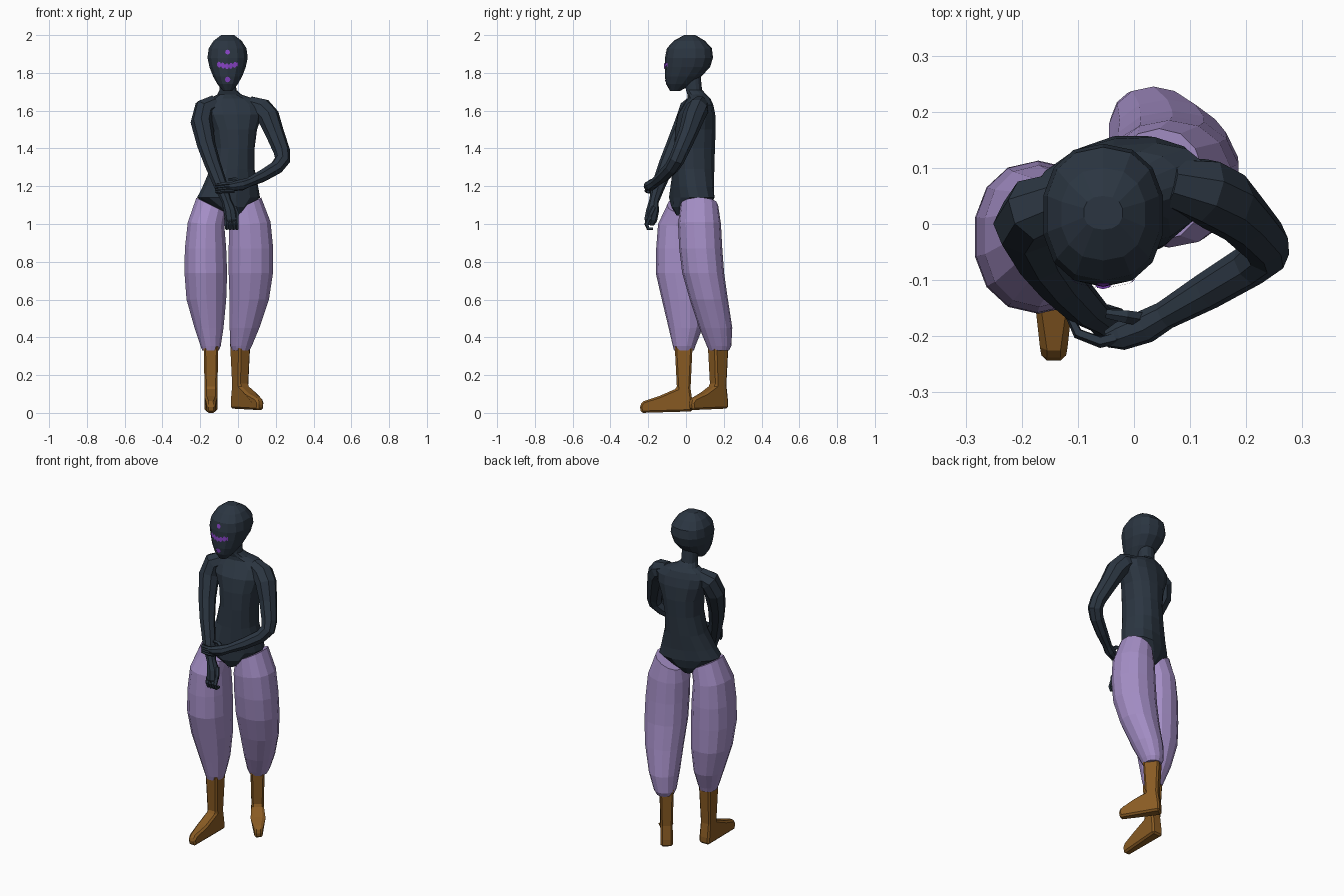
import bpy, bmesh, math
from mathutils import Vector
from mathutils.bvhtree import BVHTree

if "Cube" in bpy.data.objects:
    bpy.data.objects.remove(bpy.data.objects["Cube"])


def material(name, rgb):
    m = bpy.data.materials.new(name)
    m.diffuse_color = (*rgb, 1)
    m.use_nodes = True
    m.node_tree.nodes["Principled BSDF"].inputs["Base Color"].default_value = m.diffuse_color
    return m


SLATE = material("dark slate", (0.024, 0.036, 0.053))
LILAC = material("lilac", (0.37, 0.27, 0.56))
BROWN = material("boot brown", (0.25, 0.105, 0.017))
PURPLE = material("bright purple", (0.24, 0.055, 0.55))


def finish(name, bm, mat, fix=True):
    if fix:
        bmesh.ops.recalc_face_normals(bm, faces=bm.faces[:])
    me = bpy.data.meshes.new(name)
    bm.to_mesh(me)
    bm.free()
    me.materials.append(mat)
    ob = bpy.data.objects.new(name, me)
    bpy.context.collection.objects.link(ob)
    return ob


def loft(name, rings, n, mat, p=2.0):
    """Skin rings given as (centre, axis u, axis v); p is the roundness."""
    bm = bmesh.new()
    loops = []
    for c, u, v in rings:
        loop = []
        for i in range(n):
            a = 2 * math.pi * (i + 0.5) / n
            cu = math.copysign(abs(math.cos(a)) ** (2 / p), math.cos(a))
            cv = math.copysign(abs(math.sin(a)) ** (2 / p), math.sin(a))
            loop.append(bm.verts.new(c + u * cu + v * cv))
        loops.append(loop)
    for a, b in zip(loops, loops[1:]):
        for i in range(n):
            j = (i + 1) % n
            bm.faces.new((a[i], a[j], b[j], b[i]))
    bm.faces.new(loops[0])
    bm.faces.new(loops[-1])
    return finish(name, bm, mat)


def flat_ring(z, x0, x1, y0, y1, tilt=0.0):
    rx = (x1 - x0) / 2
    return (Vector(((x0 + x1) / 2, (y0 + y1) / 2, z)),
            Vector((rx, 0, tilt * rx)), Vector((0, (y1 - y0) / 2, 0)))


def turned_ring(z, cx, cy, rx, ry, deg):
    c, s = math.cos(math.radians(deg)), math.sin(math.radians(deg))
    return Vector((cx, cy, z)), Vector((c, s, 0)) * rx, Vector((-s, c, 0)) * ry


def tube(name, pts, mat, n=8):
    """Tapered limb through points (x, y, z, radius)."""
    ps = [Vector(q[:3]) for q in pts]
    rings, u = [], Vector((1, 0.3, 0.2))
    for i, q in enumerate(pts):
        t = (ps[min(i + 1, len(ps) - 1)] - ps[max(i - 1, 0)]).normalized()
        u = (u - t * u.dot(t)).normalized()
        rings.append((ps[i], u * q[3], t.cross(u) * q[3]))
    return loft(name, rings, n, mat)


# Head: z, then extents in x and y
head_rows = [(1.705, -.085, -.03, .025), (1.74, -.105, .03, .055),
             (1.78, -.112, .08, .078), (1.83, -.112, .127, .098),
             (1.88, -.111, .143, .109), (1.93, -.101, .137, .102),
             (1.97, -.065, .10, .076), (2.0, -.01, .05, .035)]
head = loft("head", [flat_ring(z, -.055 - w, -.055 + w, a, b)
                     for z, a, b, w in head_rows], 14, SLATE, 2.3)

# Torso and neck, twisting from the hips to the shoulders
loft("torso", [turned_ring(*r) for r in [
    (1.045, -.045, .02, .035, .075, 22), (1.09, -.045, .025, .095, .10, 22),
    (1.14, -.05, .03, .172, .105, 22), (1.20, -.04, .033, .148, .106, 19),
    (1.29, -.03, .04, .117, .108, 15), (1.40, -.02, .045, .106, .109, 12),
    (1.50, -.018, .05, .118, .108, 10), (1.58, -.02, .055, .15, .098, 9),
    (1.63, -.025, .065, .158, .075, 9), (1.665, -.035, .068, .115, .058, 9),
    (1.685, -.045, .058, .065, .05, 5), (1.71, -.053, .042, .045, .043, 0),
    (1.79, -.055, .035, .045, .042, 0)]], 14, SLATE, 2.3)

# Arms: one hangs forward, the other crosses to hold its wrist
tube("hanging_arm", [
    (-.12, .045, 1.635, .05), (-.175, .025, 1.61, .06), (-.193, 0, 1.54, .058),
    (-.168, -.055, 1.42, .049), (-.135, -.1, 1.32, .043), (-.09, -.147, 1.2, .036),
    (-.06, -.17, 1.12, .026), (-.043, -.177, 1.07, .034), (-.036, -.187, 1.02, .034),
    (-.034, -.19, .995, .02)], SLATE)
tube("crossing_arm", [
    (.06, .075, 1.635, .045), (.125, .06, 1.61, .06), (.16, .04, 1.57, .06),
    (.195, .01, 1.48, .05), (.232, -.03, 1.385, .044), (.236, -.05, 1.34, .042),
    (.205, -.075, 1.3, .038), (.13, -.12, 1.255, .034), (.055, -.163, 1.22, .026),
    (.02, -.183, 1.207, .03), (-.025, -.2, 1.2, .026), (-.05, -.205, 1.2, .015)], SLATE)

# Fingers and thumbs
for i in range(4):
    x, z = -.062 + .018 * i, 1.212 - .012 * i
    tube(f"hanging_finger_{i + 1}", [
        (x, -.195, 1.03, .012), (x + .002, -.21, 1.0, .011),
        (x + .003, -.2, .975, .010), (x + .003, -.175, .975, .008)], SLATE, 5)
    tube(f"holding_finger_{i + 1}", [
        (-.02, -.2, z, .012), (-.06, -.21, z, .011),
        (-.1, -.195, z - .005, .010), (-.115, -.165, z - .008, .007)], SLATE, 5)
tube("hanging_thumb", [(-.02, -.17, 1.09, .012), (-.005, -.19, 1.05, .012),
                       (-.01, -.205, 1.015, .008)], SLATE, 5)
tube("holding_thumb", [(.015, -.17, 1.215, .013), (-.015, -.165, 1.235, .012),
                       (-.05, -.16, 1.235, .008)], SLATE, 5)

# Baggy trouser legs: z, x extents, y extents, tilt of the ring
loft("front_trouser_leg", [flat_ring(*r) for r in [
    (1.10, -.222, -.06, -.1, .09, -.5), (1.0, -.268, -.07, -.148, .105, -.1),
    (.87, -.284, -.06, -.158, .112), (.74, -.286, -.055, -.16, .113),
    (.6, -.275, -.06, -.128, .112), (.45, -.232, -.075, -.092, .088),
    (.355, -.2, -.09, -.07, .05), (.33, -.19, -.1, -.063, .042)]], 14, LILAC, 2.2)
loft("back_trouser_leg", [flat_ring(*r) for r in [
    (1.10, -.035, .125, -.03, .17, .5), (1.0, -.05, .175, -.042, .185, .1),
    (.87, -.052, .189, -.036, .192), (.74, -.052, .188, -.02, .202),
    (.6, -.047, .166, .02, .222), (.45, -.046, .115, .07, .245),
    (.355, -.042, .075, .11, .24), (.33, -.032, .062, .122, .228)]], 14, LILAC, 2.2)


# Boots: side profile given width, narrower at the toe
def boot(name, x, y, fx, fy, stretch, base):
    profile = [(-.045, .008), (-.045, .05), (-.034, .13), (-.045, .36), (.05, .36),
               (.038, .13), (.13, .09), (.215, .062), (.235, .04), (.228, 0)]
    bm = bmesh.new()
    sides = []
    for s in (-1, 1):
        row = []
        for f, z in profile:
            w = s * (.022 if f > .2 else .039 if z > .3 else .034)
            f = f * stretch if f > .06 else f
            row.append(bm.verts.new((x + fx * f - fy * w, y + fy * f + fx * w, z + base)))
        sides.append(row)
        bm.faces.new(row)
    a, b = sides
    for i in range(len(a)):
        j = (i + 1) % len(a)
        bm.faces.new((a[i], a[j], b[j], b[i]))
    ob = finish(name, bm, BROWN)
    bev = ob.modifiers.new("soft edges", "BEVEL")
    bev.width = .01
    bev.segments = 1


boot("front_boot", -.143, -.01, 0, -1, 1, 0)
boot("back_boot", .01, .172, .6, -.8, .8, .015)

# Face marks: thin patches laid on the front of the head
hb = bmesh.new()
hb.from_mesh(head.data)
tree = BVHTree.FromBMesh(hb)


def on_face(bm, x, z):
    hit = tree.ray_cast(Vector((x, -1, z)), Vector((0, 1, 0)))[0]
    return bm.verts.new((x, hit.y - .004, z))


def dot(name, z, r):
    bm = bmesh.new()
    bm.faces.new([on_face(bm, -.055 + r * math.cos(k * math.pi / 4),
                          z + r * math.sin(k * math.pi / 4)) for k in range(8)])
    finish(name, bm, PURPLE, False)


dot("forehead_mark", 1.91, .013)
dot("chin_mark", 1.765, .015)

bm = bmesh.new()
cols = []
for k in range(17):
    x = -.111 + .112 * k / 16
    mid = 1.84 + .005 * math.cos(k * math.pi / 8)
    h = .006 + .009 * (k % 3 > 0)
    cols.append([on_face(bm, x, mid + h * t) for t in (-1, 0, 1)])
for a, b in zip(cols, cols[1:]):
    for i in range(2):
        bm.faces.new((a[i], b[i], b[i + 1], a[i + 1]))
finish("eye_band_mark", bm, PURPLE, False)
hb.free()
